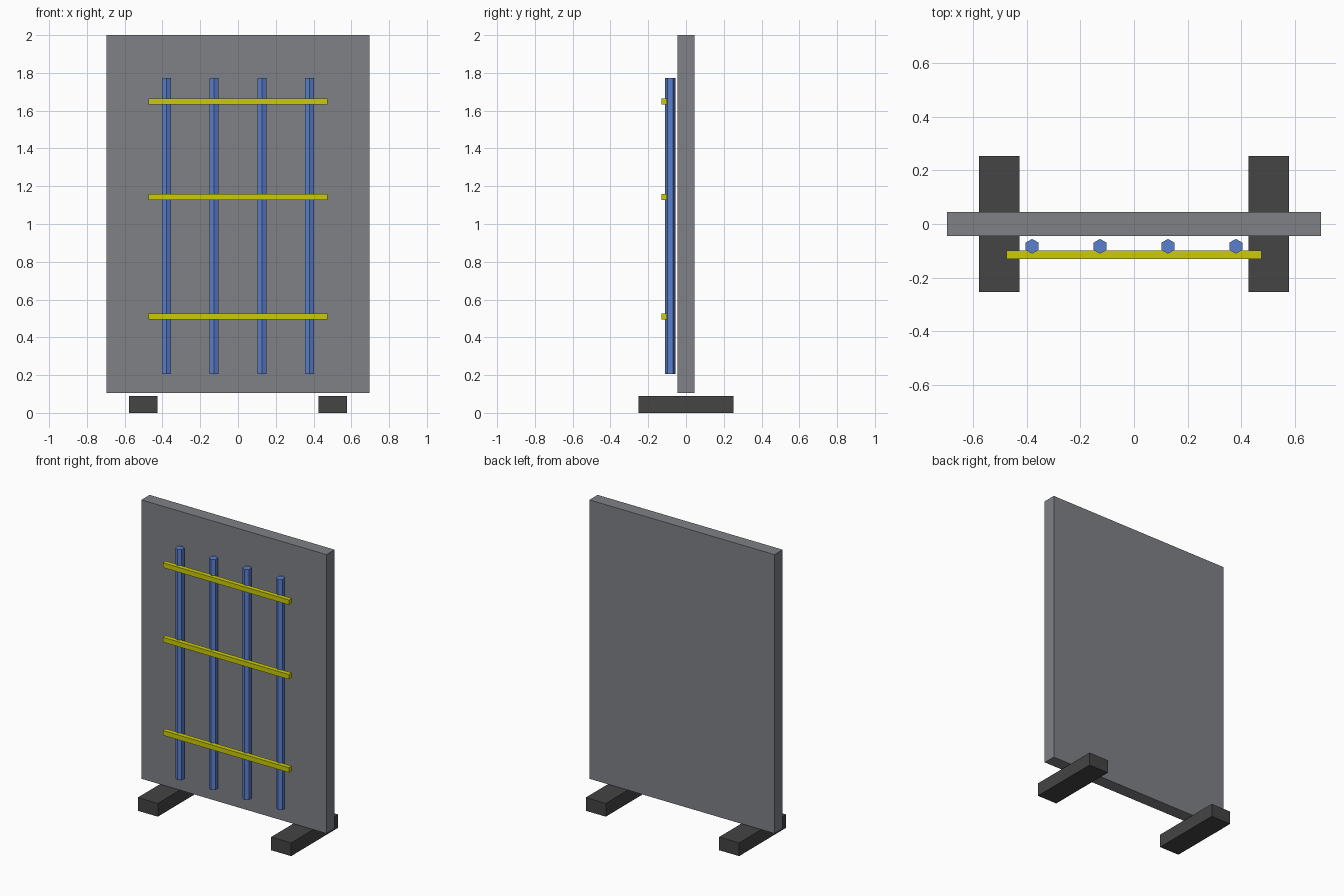
import bpy
import math

if "Cube" in bpy.data.objects:
    bpy.data.objects.remove(bpy.data.objects["Cube"])


def material(name, rgb):
    m = bpy.data.materials.new(name)
    m.diffuse_color = (*rgb, 1)
    m.use_nodes = True
    m.node_tree.nodes["Principled BSDF"].inputs["Base Color"].default_value = m.diffuse_color
    return m


GREY = material("panel grey", (0.215, 0.22, 0.24))
DARK = material("dark rubber", (0.058, 0.058, 0.058))
BLUE = material("pipe blue", (0.105, 0.215, 0.61))
YELLOW = material("bar yellow", (0.6, 0.6, 0.002))


def finish(name, mat):
    ob = bpy.context.object
    ob.name = name
    ob.data.materials.append(mat)
    return ob


def box(name, center, size, mat):
    bpy.ops.mesh.primitive_cube_add(size=1, location=center)
    bpy.context.object.scale = size
    bpy.ops.object.transform_apply(location=False, rotation=False, scale=True)
    return finish(name, mat)


# Upright panel
box("panel", (0, 0, 1.053), (1.39, 0.088, 1.894), GREY)

# Two feet running front to back
for side in (-1, 1):
    box("foot", (side * 0.501, 0, 0.045), (0.15, 0.505, 0.09), DARK)

# Four vertical hexagonal pipes
for i in range(4):
    bpy.ops.mesh.primitive_cylinder_add(
        vertices=6, radius=0.0275, depth=1.567,
        location=((i - 1.5) * 0.2527, -0.083, 0.99))
    finish("pipe", BLUE)

# Three horizontal bars across the pipes
for z in (0.51, 1.143, 1.649):
    box("crossbar", (0, -0.115, z), (0.948, 0.031, 0.033), YELLOW)
